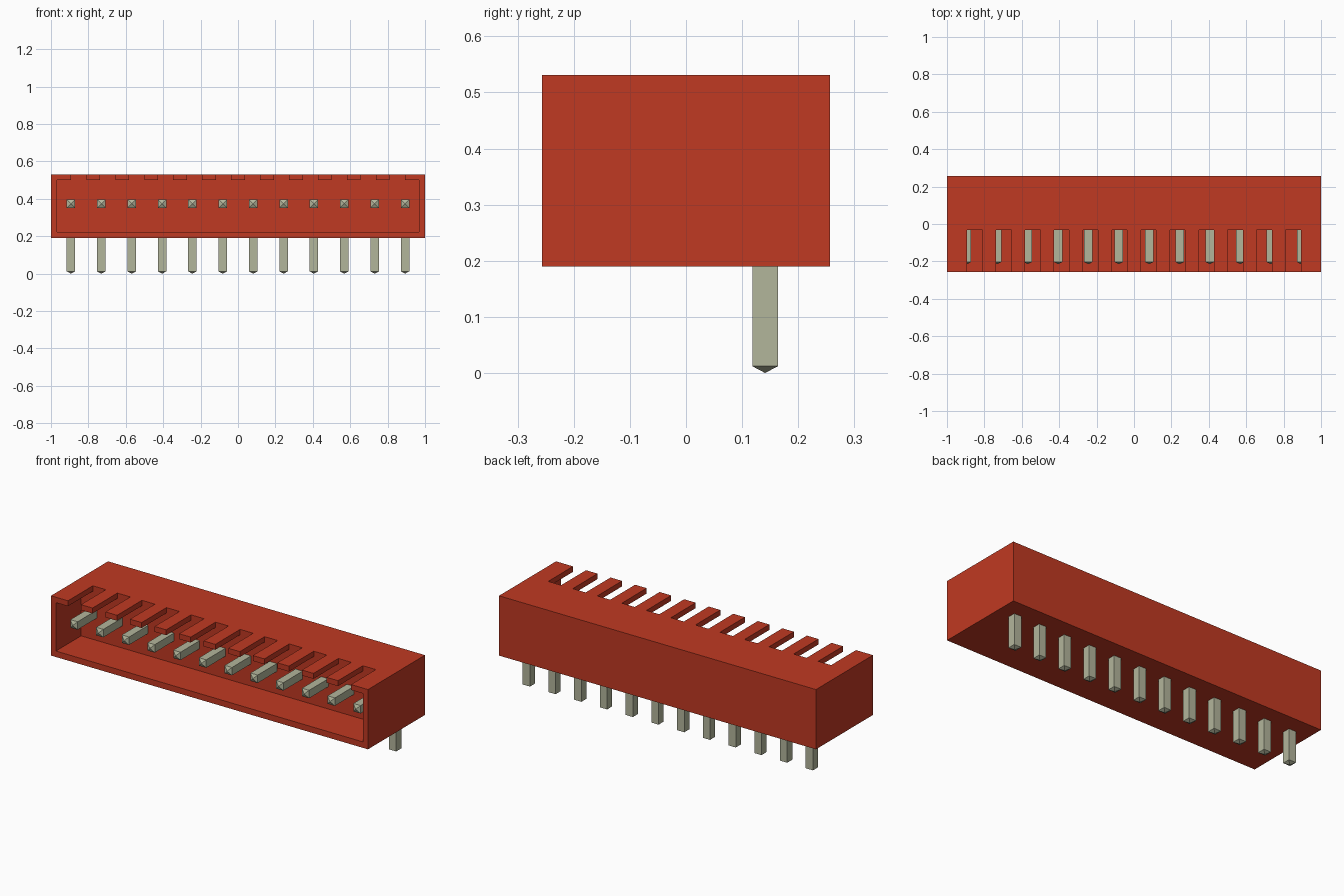
import bpy, bmesh
from mathutils import Vector

old = bpy.data.objects.get("Cube")
if old:
    bpy.data.objects.remove(old, do_unlink=True)

PINS = 12


def make_material(name, rgb):
    mat = bpy.data.materials.new(name)
    mat.use_nodes = True
    mat.diffuse_color = (*rgb, 1)
    bsdf = next(n for n in mat.node_tree.nodes if n.type == 'BSDF_PRINCIPLED')
    bsdf.inputs["Base Color"].default_value = (*rgb, 1)
    return mat


red = make_material("red plastic", (0.53, 0.041, 0.016))
metal = make_material("pale tin", (0.45, 0.465, 0.33))


def make_object(name, bm, mat):
    bmesh.ops.recalc_face_normals(bm, faces=bm.faces)
    mesh = bpy.data.meshes.new(name)
    bm.to_mesh(mesh)
    bm.free()
    mesh.materials.append(mat)
    obj = bpy.data.objects.new(name, mesh)
    bpy.context.collection.objects.link(obj)
    return obj


def add_box(bm, low, high):
    low, high = Vector(low), Vector(high)
    verts = bmesh.ops.create_cube(bm, size=1)["verts"]
    bmesh.ops.scale(bm, vec=high - low, verts=verts)
    bmesh.ops.translate(bm, vec=(low + high) / 2, verts=verts)


def box_object(name, boxes):
    bm = bmesh.new()
    for low, high in boxes:
        add_box(bm, low, high)
    return make_object(name, bm, red)


def cut(obj, cutter):
    mod = obj.modifiers.new(cutter.name, 'BOOLEAN')
    mod.operation, mod.solver, mod.object = 'DIFFERENCE', 'EXACT', cutter
    bpy.context.view_layer.objects.active = obj
    bpy.ops.object.modifier_apply(modifier=mod.name)
    bpy.data.objects.remove(cutter, do_unlink=True)


def spread(outer):
    return [outer * (2 * i / (PINS - 1) - 1) for i in range(PINS)]


# Housing: block with an open-front socket and a row of slots in its roof
housing = box_object("housing", [((-1, -0.257, 0.19), (1, 0.257, 0.531))])
cut(housing, box_object("socket_cutter", [((-0.969, -0.4, 0.224), (0.969, -0.03, 0.5))]))
cut(housing, box_object("slot_cutter", [
    ((x - 0.041, -0.4, 0.45), (x + 0.041, -0.033, 0.6)) for x in spread(0.852)]))


# Pins: square bar bent at a right angle, pointed at both ends
def make_pin(name, x):
    h, y, z, tip = 0.0227, 0.141, 0.374, 0.012
    stations = [(-0.215 + tip, z, 0, h), (y, z, h, h), (y, tip, h, 0)]
    bm = bmesh.new()
    rings = []
    for sy, sz, ny, nz in stations:
        rings.append([bm.verts.new((x + a * h, sy + b * ny, sz + b * nz))
                      for a, b in ((-1, -1), (1, -1), (1, 1), (-1, 1))])
    points = [bm.verts.new((x, -0.215, z)), bm.verts.new((x, y, 0))]
    for i in range(4):
        j = (i + 1) % 4
        for r, s in zip(rings, rings[1:]):
            bm.faces.new((r[i], r[j], s[j], s[i]))
        for ring, point in ((rings[0], points[0]), (rings[-1], points[1])):
            bm.faces.new((ring[i], ring[j], point))
    return make_object(name, bm, metal)


for number, x in enumerate(spread(0.893), 1):
    make_pin(f"pin_{number}", x)
